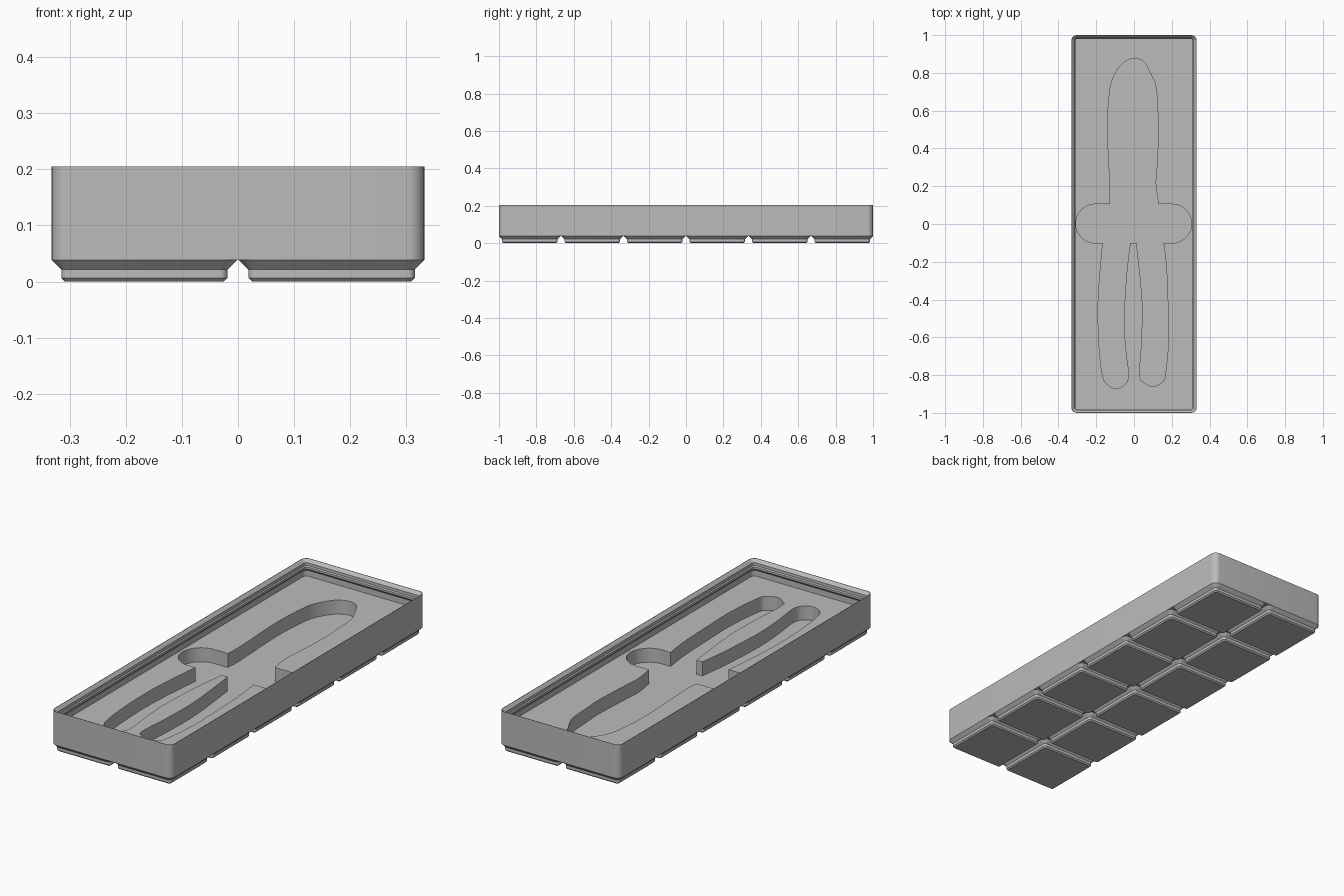
import bpy
import bmesh
import math
from mathutils import Vector

cube = bpy.data.objects.get("Cube")
if cube:
    bpy.data.objects.remove(cube, do_unlink=True)

# Main dimensions
HALF_X, HALF_Y, CORNER = 0.332, 1.0, 0.03
PITCH, GAP = 0.334, 0.004
BASE_TOP, FLOOR, TOP = 0.038, 0.12, 0.205
POCKET_FLOOR = 0.05

grey = bpy.data.materials.new("light grey plastic")
grey.use_nodes = True
colour = (0.5, 0.5, 0.5, 1)
grey.diffuse_color = colour
grey.node_tree.nodes["Principled BSDF"].inputs["Base Color"].default_value = colour


def rounded_ring(half_x, half_y, inset, z, centre=(0, 0), steps=8):
    """Rounded rectangle, shrunk by inset, as a list of points."""
    radius = max(CORNER - inset, 0.003)
    points = []
    for quarter, (sx, sy) in enumerate([(1, 1), (-1, 1), (-1, -1), (1, -1)]):
        for i in range(steps + 1):
            a = (quarter + i / steps) * math.pi / 2
            x = sx * (half_x - inset - radius) + radius * math.cos(a)
            y = sy * (half_y - inset - radius) + radius * math.sin(a)
            points.append(Vector((centre[0] + x, centre[1] + y, z)))
    return points


def loft(name, rings):
    """Closed skin through rings of equal point count, capped at both ends."""
    bm = bmesh.new()
    loops = [[bm.verts.new(p) for p in ring] for ring in rings]
    for low, high in zip(loops, loops[1:]):
        n = len(low)
        for i in range(n):
            j = (i + 1) % n
            bm.faces.new((low[i], low[j], high[j], high[i]))
    bm.faces.new(loops[0][::-1])
    bm.faces.new(loops[-1])
    bmesh.ops.recalc_face_normals(bm, faces=bm.faces)
    mesh = bpy.data.meshes.new(name)
    bm.to_mesh(mesh)
    bm.free()
    mesh.materials.append(grey)
    obj = bpy.data.objects.new(name, mesh)
    bpy.context.collection.objects.link(obj)
    return obj


def activate(obj):
    bpy.ops.object.select_all(action="DESELECT")
    obj.select_set(True)
    bpy.context.view_layer.objects.active = obj


def finish(obj):
    activate(obj)
    bpy.ops.object.shade_smooth_by_angle(angle=math.radians(30))


def smooth_path(points, steps=5):
    """Smooth curve through points given in hundredths of a unit."""
    p = [Vector(q) / 100 for q in points]
    p = [p[0]] + p + [p[-1]]
    out = []
    for a, b, c, d in zip(p, p[1:], p[2:], p[3:]):
        for i in range(steps):
            t = i / steps
            out.append(b + (c - a) * t / 2
                       + (a - b * 2.5 + c * 2 - d / 2) * t ** 2
                       + (b * 3 - a - c * 3 + d) * t ** 3 / 2)
    return out + [p[-1]]


def half_circle(x, start):
    """End of the cross bar, turning counterclockwise."""
    return [Vector((x + 0.103 * math.cos(start + math.pi * i / 20),
                    0.002 + 0.103 * math.sin(start + math.pi * i / 20)))
            for i in range(21)]


# Tray body: outer wall, stacking lip, undercut and inner floor (inset, height)
profile = [(0, BASE_TOP), (0, TOP), (0.002, TOP), (0.0165, TOP - 0.015),
           (0.0165, TOP - 0.029), (0.021, TOP - 0.034), (0.021, TOP - 0.044),
           (0.0095, TOP - 0.056), (0.0095, FLOOR)]
body = loft("tray_body", [rounded_ring(HALF_X, HALF_Y, i, z) for i, z in profile])

# Tool-shaped pocket outline: jaws, cross bar and two handles
jaws = [(13, 10.5), (11.5, 21), (12, 29), (13, 50), (12.5, 60), (11.5, 73),
        (8, 81), (5, 86), (0, 87.7), (-6, 85), (-11, 77.5), (-13, 69),
        (-14, 50), (-12.7, 20), (-13, 10.5)]
left_handle = [(-16.5, -10), (-18.3, -30), (-19, -45), (-18.5, -64), (-16.7, -80),
               (-14, -85), (-9.5, -87), (-5, -85), (-3, -80), (-4.5, -66),
               (-5.3, -50), (-4, -27), (-2, -10)]
right_handle = [(1.3, -10), (3.5, -30), (4.5, -45), (4, -64), (3, -80),
                (5.5, -84), (10, -86), (14.5, -84), (16.5, -80), (18.3, -61),
                (18, -45), (17.2, -24), (15.6, -10)]
outline = (smooth_path(jaws) + half_circle(-0.205, math.pi / 2)
           + smooth_path(left_handle) + smooth_path(right_handle)
           + half_circle(0.202, -math.pi / 2))
cutter = loft("pocket_cutter", [[Vector((p.x, p.y, z)) for p in outline]
                                for z in (POCKET_FLOOR, FLOOR + 0.02)])
cutter.hide_render = True

# Cut the pocket into the floor, then discard the cutter
cut = body.modifiers.new("pocket", "BOOLEAN")
cut.operation, cut.solver, cut.object = "DIFFERENCE", "EXACT", cutter
activate(body)
bpy.ops.object.modifier_apply(modifier=cut.name)
bpy.data.objects.remove(cutter, do_unlink=True)
finish(body)

# Stepped feet underneath, in a two by six grid
foot_profile = [(0.0235, 0), (0.017, 0.0064), (0.017, 0.021), (0, BASE_TOP)]
half = (PITCH - GAP) / 2
for column in range(2):
    for row in range(6):
        centre = ((column - 0.5) * PITCH, (row - 2.5) * PITCH)
        foot = loft(f"foot_{column + 1}_{row + 1}",
                    [rounded_ring(half, half, i, z, centre) for i, z in foot_profile])
        finish(foot)
